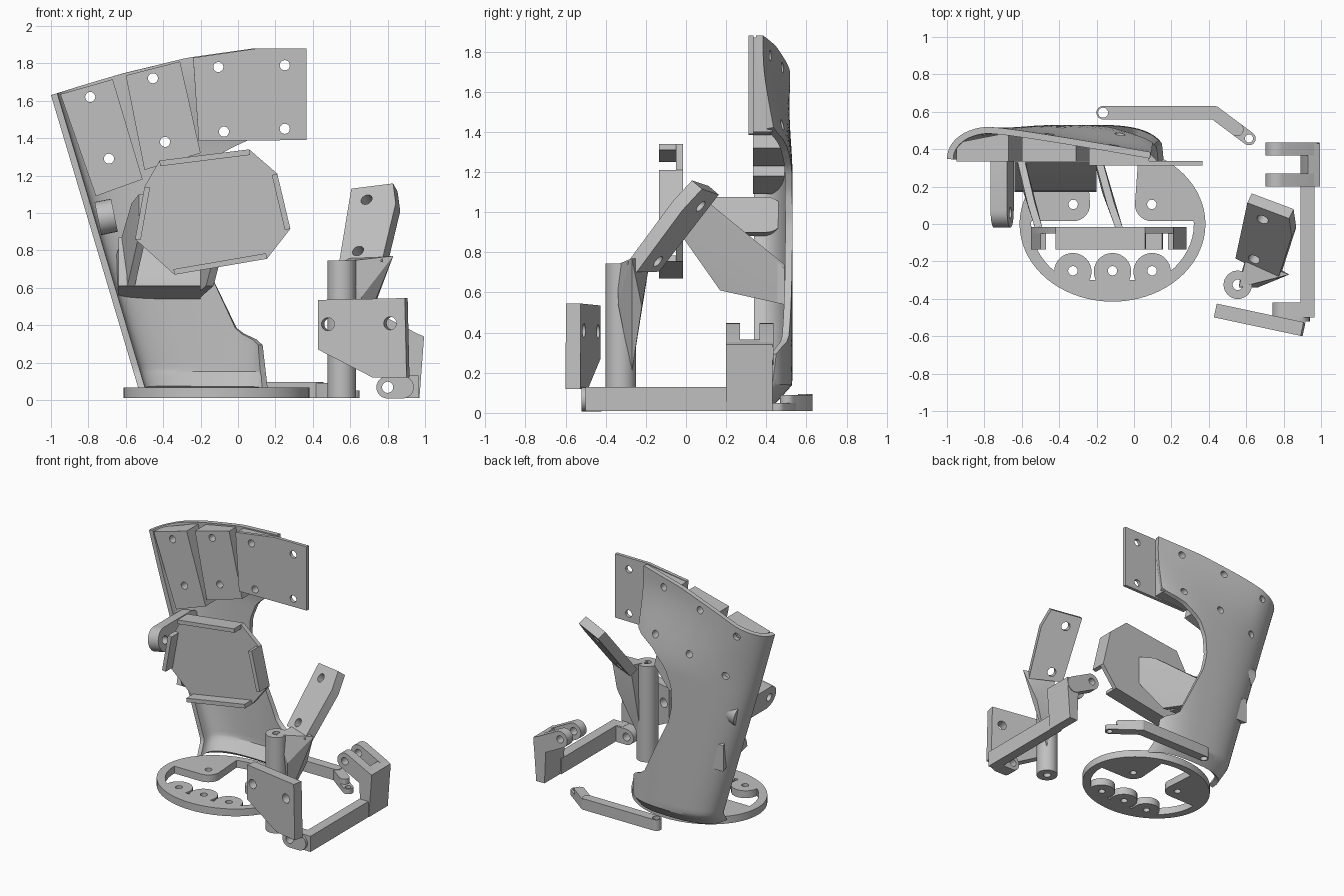
import bpy, bmesh
from math import sin, cos, pi, sqrt
from mathutils import Matrix, Vector

if "Cube" in bpy.data.objects:
    bpy.data.objects.remove(bpy.data.objects["Cube"])

grey = bpy.data.materials.new("light grey")
grey.use_nodes = True
grey.diffuse_color = (0.53, 0.53, 0.53, 1)
grey.node_tree.nodes["Principled BSDF"].inputs["Base Color"].default_value = grey.diffuse_color
parts = []


def place(name, bm, matrix=None):
    bmesh.ops.recalc_face_normals(bm, faces=bm.faces)
    if matrix:
        bm.transform(matrix)
    mesh = bpy.data.meshes.new(name)
    bm.to_mesh(mesh)
    bm.free()
    mesh.materials.append(grey)
    ob = bpy.data.objects.new(name, mesh)
    bpy.context.collection.objects.link(ob)
    parts.append(ob)
    return ob


def at(axis, a, b, d):
    return {"x": (d, a, b), "y": (a, d, b), "z": (a, b, d)}[axis]


def prism(name, pts, axis, d0, d1, matrix=None):
    """Extrude a 2D outline along an axis; d1 may be a function of the outline point."""
    bm = bmesh.new()
    far = d1 if callable(d1) else lambda a, b: d1
    lo = [bm.verts.new(at(axis, a, b, d0)) for a, b in pts]
    hi = [bm.verts.new(at(axis, a, b, far(a, b))) for a, b in pts]
    bm.faces.new(lo)
    bm.faces.new(hi)
    for i in range(len(pts)):
        j = (i + 1) % len(pts)
        bm.faces.new((lo[i], lo[j], hi[j], hi[i]))
    return place(name, bm, matrix)


def hull(name, pts):
    bm = bmesh.new()
    for p in pts:
        bm.verts.new(p)
    bmesh.ops.convex_hull(bm, input=bm.verts)
    return place(name, bm)


def ellipse(x, y, a, b, n=32):
    return [(x + a * cos(2 * pi * i / n), y + b * sin(2 * pi * i / n)) for i in range(n)]


def rect(a0, b0, a1, b1):
    return [(a0, b0), (a1, b0), (a1, b1), (a0, b1)]


def capsule(p, q, r, n=12):
    p, q = Vector(p), Vector(q)
    d = (q - p).normalized() * r
    s = Vector((d.y, -d.x))
    arc = [pi * i / n for i in range(n + 1)]
    return ([tuple(q + s * cos(t) + d * sin(t)) for t in arc]
            + [tuple(p - s * cos(t) - d * sin(t)) for t in arc])


def cut(ob, outline, axis, d0, d1, matrix=None):
    tool = prism("cutter", outline, axis, d0, d1, matrix)
    parts.remove(tool)
    mod = ob.modifiers.new("cut", "BOOLEAN")
    mod.operation, mod.solver, mod.object = "DIFFERENCE", "EXACT", tool
    bpy.context.view_layer.objects.active = ob
    bpy.ops.object.modifier_apply(modifier=mod.name)
    bpy.data.objects.remove(tool)


def drill(ob, spots, axis, d0, d1, r=0.027, matrix=None):
    for a, b in spots:
        cut(ob, ellipse(a, b, r, r, 20), axis, d0, d1, matrix)


def about(centre, angle, axis):
    c = Vector(centre)
    return Matrix.Translation(c) @ Matrix.Rotation(angle, 4, axis) @ Matrix.Translation(-c)


def interp(table, t):
    for (t0, v0), (t1, v1) in zip(table, table[1:]):
        if t <= t1:
            return v0 + (v1 - v0) * max(0, t - t0) / (t1 - t0)
    return table[-1][1]


# base: open oval ring with two mirrored tabs and three lobes
MID, LOW, HIGH = -0.115, 0.01, 0.066
ring = prism("base_ring", ellipse(MID, 0, 0.497, 0.415, 72), "z", LOW, HIGH)
cut(ring, ellipse(MID, 0, 0.435, 0.36, 64), "z", -0.1, 0.2)
corner = [(0.21 - 0.09 * sin(t), 0.105 - 0.09 * cos(t)) for t in [pi / 2 * i / 8 for i in range(9)]]
tab_shape = corner + [(0.14, 0.385), (0.3, 0.315), (0.43, 0.19), (0.48, 0.015)]
for side, name in ((-1, "base_tab_right"), (1, "base_tab_left")):
    tab = prism(name, [(MID + side * x, y) for x, y in tab_shape], "z", LOW, HIGH)
    drill(tab, [(MID + side * 0.21, 0.105)], "z", -0.1, 0.2, 0.025)
for i in (-1, 0, 1):
    x = MID + 0.212 * i
    lobe = prism("base_lobe", ellipse(x, -0.255, 0.1, 0.1), "z", LOW, HIGH)
    drill(lobe, [(x, -0.25)], "z", -0.1, 0.2, 0.025)
prism("base_lobe_web", rect(-0.33, -0.37, 0.1, -0.3), "z", LOW, HIGH)

# curved back shell with a scooped inner edge
RIM = [(-1, 1.63), (-0.6, 1.745), (-0.25, 1.83), (0.09, 1.88)]
EDGE = [(0.05, 0.16), (0.31, 0.13), (0.37, 0.0), (0.68, -0.15), (0.82, -0.22), (0.95, -0.25),
        (1.1, -0.24), (1.22, -0.19), (1.34, -0.06), (1.41, 0.1), (1.88, 0.09)]


def outer_edge(z):
    return -0.535 - 0.298 * (z - 0.07)


def shell_y(x, z):
    left = outer_edge(z)
    s = min(1, max(0, (x - left) / (0.17 - left)))
    calf = 0.34 + 0.19 * (1 - abs(2 * s - 1) ** 2.6) ** (1 / 2.6)
    if s < 0.2:
        cuff = 0.35 + 0.17 * sqrt(1 - (1 - s / 0.2) ** 2)
    else:
        cuff = 0.52 - 0.15 * ((s - 0.2) / 0.8) ** 1.2
    k = min(1, max(0, (z - 1.2) / 0.6))
    k = k * k * (3 - 2 * k)
    return calf + (cuff - calf) * k - max(0, 0.14 - z) * 0.9


NU, NV = 36, 60
bm = bmesh.new()
grid = []
for i in range(NU + 1):
    f = (1 - cos(pi * i / NU)) / 2
    top = interp(RIM, -1 + 1.09 * f)
    column = []
    for j in range(NV + 1):
        z = 0.05 + (top - 0.05) * j / NV
        left = outer_edge(z)
        x = left + (interp(EDGE, z) - left) * f
        column.append(bm.verts.new((x, shell_y(x, z), z)))
    grid.append(column)
for i in range(NU):
    for j in range(NV):
        bm.faces.new((grid[i][j], grid[i][j + 1], grid[i + 1][j + 1], grid[i + 1][j]))
bm.normal_update()
bmesh.ops.solidify(bm, geom=bm.faces[:], thickness=0.035)
shell = place("back_shell", bm)

# cuff pads and plate in front of the shell
PAIRS = [[(-0.79, 1.62), (-0.69, 1.29)], [(-0.455, 1.72), (-0.39, 1.38)],
         [(-0.105, 1.78), (-0.075, 1.435)], [(0.25, 1.79), (0.25, 1.45)]]
PADS = [[(-0.95, 1.635), (-0.67, 1.715), (-0.51, 1.18), (-0.76, 1.09)],
        [(-0.6, 1.735), (-0.31, 1.81), (-0.2, 1.32), (-0.5, 1.23)],
        [(-0.24, 1.825), (0.08, 1.87), (0.08, 1.4), (-0.21, 1.385)]]
for outline, spots in zip(PADS, PAIRS):
    pad = prism("cuff_pad", outline, "y", 0.335, lambda x, z: max(0.355, shell_y(x, z) - 0.02))
    drill(pad, spots, "y", 0.1, 0.8)
    drill(shell, spots, "y", 0.1, 0.8)
plate = prism("cuff_plate", [(-0.24, 1.83), (0.09, 1.878), (0.365, 1.88), (0.365, 1.39), (-0.21, 1.385)],
              "y", 0.312, 0.337)
drill(plate, PAIRS[2] + PAIRS[3], "y", 0.1, 0.8)

# octagonal shin plate with four lips
OCT = [(-0.42, 1.28), (0.06, 1.34), (0.21, 1.21), (0.28, 0.915),
       (0.155, 0.755), (-0.34, 0.67), (-0.55, 0.86), (-0.5, 1.14)]
prism("shin_plate", OCT, "y", -0.05, -0.015)
for k in (0, 2, 4, 6):
    a, b = Vector(OCT[k]), Vector(OCT[k + 1])
    inward = Vector(((b - a).y, -(b - a).x)).normalized() * 0.03
    prism("shin_lip", [tuple(p) for p in (a, b, b + inward, a + inward)], "y", -0.135, -0.02)

# strut joining the shin plate to the shell
for name, near, far in (("strut_side_right", -0.53, -0.66), ("strut_side_left", -0.1, -0.25)):
    outline = [(-0.02, 0.88), (-0.02, 1.1), (0.11, 1.05), (0.49, 0.74), (0.49, 0.54), (0.17, 0.61)]
    hull(name, [(near + (far - near) * max(0, y) / 0.36 * (y < 0.36) + (far - near) * (y > 0.36) + dx, y, z)
                for y, z in outline for dx in (0, 0.04)])
prism("strut_cross_block", [(0.17, 0.61), (0.49, 0.54), (0.49, 0.72), (0.33, 0.87), (0.18, 0.66)],
      "x", -0.64, -0.2)

# side lug on the shell
lean = about((-0.7, 0.2, 0.98), -0.2, "Y")
lug = prism("side_lug", capsule((0.07, 0.98), (0.4, 0.98), 0.09), "x", -0.75, -0.66, lean)
drill(lug, [(0.06, 0.98)], "x", -0.9, -0.5, 0.03, lean)

# upright post, web and tilted pad plate
post = prism("post", ellipse(0.555, -0.325, 0.076, 0.076), "z", 0.01, 0.745)
drill(post, [(0.555, -0.325)], "z", -0.1, 0.9, 0.028)
hull("post_web", [(0.56, -0.34, 0.74), (0.57, -0.27, 0.2), (0.6, -0.27, 0.2), (0.74, -0.22, 0.53),
                  (0.83, -0.27, 0.77), (0.6, -0.18, 0.76), (0.66, -0.34, 0.55)])
across = Vector((0.24, -0.09, 0.03)).normalized()
normal = across.cross(Vector((0, 0.65, 0.76))).normalized()
along = normal.cross(across)
tilt = Matrix.Translation((0.705, -0.065, 0.92)) @ Matrix((across, along, normal)).transposed().to_4x4()
pad_plate = prism("tilted_plate", [(-0.13, -0.23), (0.12, -0.27), (0.145, 0.12), (0.11, 0.26), (-0.13, 0.26)],
                  "z", -0.035, 0.035, tilt)
drill(pad_plate, [(-0.03, 0.17), (-0.03, -0.18)], "z", -0.2, 0.2, 0.032, tilt)

# angled front plate
swing = about((0.67, -0.51, 0), -0.21, "Z")
front = prism("front_plate", [(0.43, 0.535), (0.905, 0.545), (0.915, 0.12), (0.73, 0.12), (0.43, 0.27)],
              "y", -0.55, -0.475, swing)
drill(front, [(0.485, 0.405), (0.825, 0.41)], "y", -0.8, -0.2, 0.035, swing)

# L-shaped arm with an eye at the front and a fork at the back
prism("arm_bar", rect(0.89, -0.5, 0.966, 0.24), "z", 0.01, 0.13)
prism("arm_foot", rect(0.84, -0.5, 0.966, -0.43), "z", 0.01, 0.13)
eye = prism("arm_eye", capsule((0.8, 0.068), (0.88, 0.068), 0.06), "y", -0.52, -0.42)
drill(eye, [(0.8, 0.068)], "y", -0.8, -0.2, 0.03)
prism("fork_column", [(0.9, 0.01), (0.97, 0.01), (0.995, 0.34), (0.93, 0.365), (0.89, 0.25)], "y", 0.2, 0.43)
for y in (0.2, 0.365):
    prong = prism("fork_prong", capsule((0.765, 0.385), (0.93, 0.3), 0.062), "y", y, y + 0.07)
    drill(prong, [(0.765, 0.385)], "y", 0, 0.6, 0.028)

# loose link rod with a bent end
rod = prism("link_rod", capsule((-0.165, 0.595), (0.42, 0.595), 0.036), "z", 0.01, 0.095)
drill(rod, [(-0.165, 0.595)], "z", -0.1, 0.3)
bend = prism("link_bend", capsule((0.43, 0.595), (0.55, 0.505), 0.036), "z", 0.01, 0.09)
tip = prism("link_tip", capsule((0.53, 0.52), (0.615, 0.457), 0.036), "z", 0.01, 0.05)
drill(tip, [(0.615, 0.457)], "z", -0.1, 0.3, 0.022)

# smooth curved sides, keep corners crisp
bpy.ops.object.select_all(action="DESELECT")
for ob in parts:
    ob.select_set(True)
bpy.context.view_layer.objects.active = shell
bpy.ops.object.shade_smooth_by_angle(angle=0.5)
